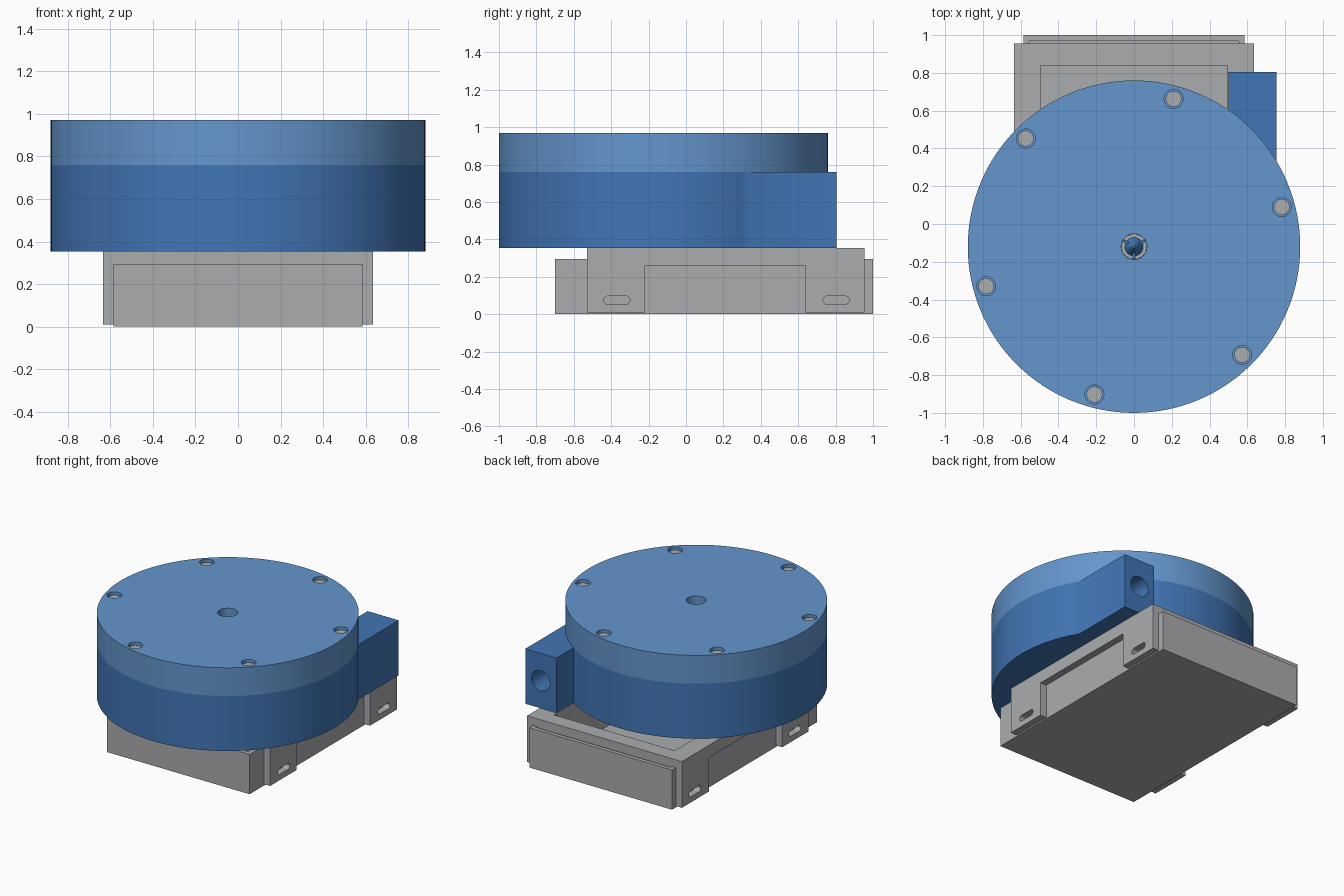
import bpy, bmesh, math
from mathutils import Matrix, Vector

cube = bpy.data.objects.get("Cube")
if cube:
    bpy.data.objects.remove(cube)


def material(name, rgb):
    m = bpy.data.materials.new(name)
    m.use_nodes = True
    m.diffuse_color = (*rgb, 1)
    m.node_tree.nodes["Principled BSDF"].inputs["Base Color"].default_value = (*rgb, 1)
    return m


LID = material("light blue", (0.127, 0.305, 0.61))
BODY = material("deep blue", (0.053, 0.181, 0.468))
GREY = material("grey", (0.41, 0.415, 0.43))


def finish(name, bm, mat):
    mesh = bpy.data.meshes.new(name)
    bm.to_mesh(mesh)
    bm.free()
    mesh.materials.append(mat)
    ob = bpy.data.objects.new(name, mesh)
    bpy.context.collection.objects.link(ob)
    return ob


def box(name, x, y, z, mat):
    """Box from (low, high) ranges on each axis."""
    bm = bmesh.new()
    bmesh.ops.create_cube(bm, size=1)
    for v in bm.verts:
        v.co = Vector(r[0] if c < 0 else r[1] for c, r in zip(v.co, (x, y, z)))
    return finish(name, bm, mat)


def cylinder(name, base, r, height, mat, axis="Z", sides=32, r_top=None):
    """Cylinder or cone standing on its base point along an axis."""
    bm = bmesh.new()
    bmesh.ops.create_cone(bm, cap_ends=True, segments=sides, radius1=r,
                          radius2=r if r_top is None else r_top, depth=height)
    turn = {"Z": Matrix(), "Y": Matrix.Rotation(-math.pi / 2, 4, "X"),
            "X": Matrix.Rotation(math.pi / 2, 4, "Y")}[axis]
    lift = Matrix.Translation((0, 0, height / 2))
    bm.transform(Matrix.Translation(base) @ turn @ lift)
    return finish(name, bm, mat)


def combine(target, others, operation):
    """Apply a boolean with each helper, then discard the helpers."""
    bpy.context.view_layer.objects.active = target
    for o in others:
        o.hide_render = True
        mod = target.modifiers.new("bool", "BOOLEAN")
        mod.operation, mod.solver, mod.object = operation, "EXACT", o
        bpy.ops.object.modifier_apply(modifier=mod.name)
        bpy.data.objects.remove(o)


def smooth(ob):
    bpy.ops.object.select_all(action="DESELECT")
    ob.select_set(True)
    bpy.context.view_layer.objects.active = ob
    bpy.ops.object.shade_smooth_by_angle(angle=math.radians(30))


CY, R = -0.12, 0.88            # drum centre and radius
Z_BASE, Z_LID, Z_TOP = 0.353, 0.76, 0.97

# Open tray with thin walls
tray = box("base_tray", (-0.585, 0.585), (-0.7, 1.0), (0, 0.295), GREY)
combine(tray, [box("cut", (-0.555, 0.555), (-0.67, 0.97), (0.03, 0.5), GREY)], "DIFFERENCE")

# Mounting frame around the tray, with a notch in each side
frame = box("mounting_frame", (-0.635, 0.635), (-0.53, 0.955), (0.01, Z_BASE), GREY)
cutters = [box("cut", (-0.495, 0.495), (-0.415, 0.84), (-0.1, 0.5), GREY)]
for s in (-1, 1):
    cutters.append(box("cut", sorted((s * 0.575, s * 0.7)), (-0.22, 0.64), (-0.1, 0.26), GREY))
    # Rounded slots in the four feet
    for y in (-0.37, 0.803):
        x0 = 0.578 if s > 0 else -0.7
        cutters.append(box("cut", (x0, x0 + 0.122), (y - 0.048, y + 0.048), (0.053, 0.097), GREY))
        for end in (-0.048, 0.048):
            cutters.append(cylinder("cut", (x0, y + end, 0.075), 0.022, 0.122, GREY, "X"))
combine(frame, cutters, "DIFFERENCE")
smooth(frame)

# Drum with the tangential outlet
drum = cylinder("drum_body", (0, CY, Z_BASE), R, Z_LID - Z_BASE, BODY, sides=128)
outlet = box("outlet", (0.5, 0.755), (0.2, 0.805), (Z_BASE, Z_LID), BODY)
combine(drum, [outlet], "UNION")
combine(drum, [cylinder("cut", (0.628, 0.45, 0.557), 0.075, 0.5, BODY, "Y"),
               cylinder("cut", (0, CY, 0.62), 0.068, 0.3, BODY)], "DIFFERENCE")
smooth(drum)

# Lid with a central port and six screw holes
lid = cylinder("drum_lid", (0, CY, Z_LID), R, Z_TOP - Z_LID, LID, sides=128)
spots = [(0.81 * math.cos(a), CY + 0.81 * math.sin(a))
         for a in (math.radians(15 + 60 * k) for k in range(6))]
holes = [cylinder("cut", (x, y, 0.92), 0.05, 0.1, LID) for x, y in spots]
holes.append(cylinder("cut", (0, CY, 0.7), 0.068, 0.4, LID))
combine(lid, holes, "DIFFERENCE")
smooth(lid)

for i, (x, y) in enumerate(spots):
    smooth(cylinder(f"screw_{i + 1}", (x, y, 0.918), 0.042, 0.032, GREY))

# Fitting at the bottom of the port: seat ring, cone and three ribs
smooth(cylinder("port_seat", (0, CY, 0.615), 0.067, 0.04, GREY))
smooth(cylinder("port_cone", (0, CY, 0.65), 0.052, 0.07, BODY, r_top=0.008))
for k in range(3):
    rib = box(f"port_rib_{k + 1}", (0, 0.066), (-0.007, 0.007), (0.65, 0.68), BODY)
    a = math.radians(30 + 120 * k)
    rib.data.transform(Matrix.Translation((0, CY, 0)) @ Matrix.Rotation(a, 4, "Z"))
